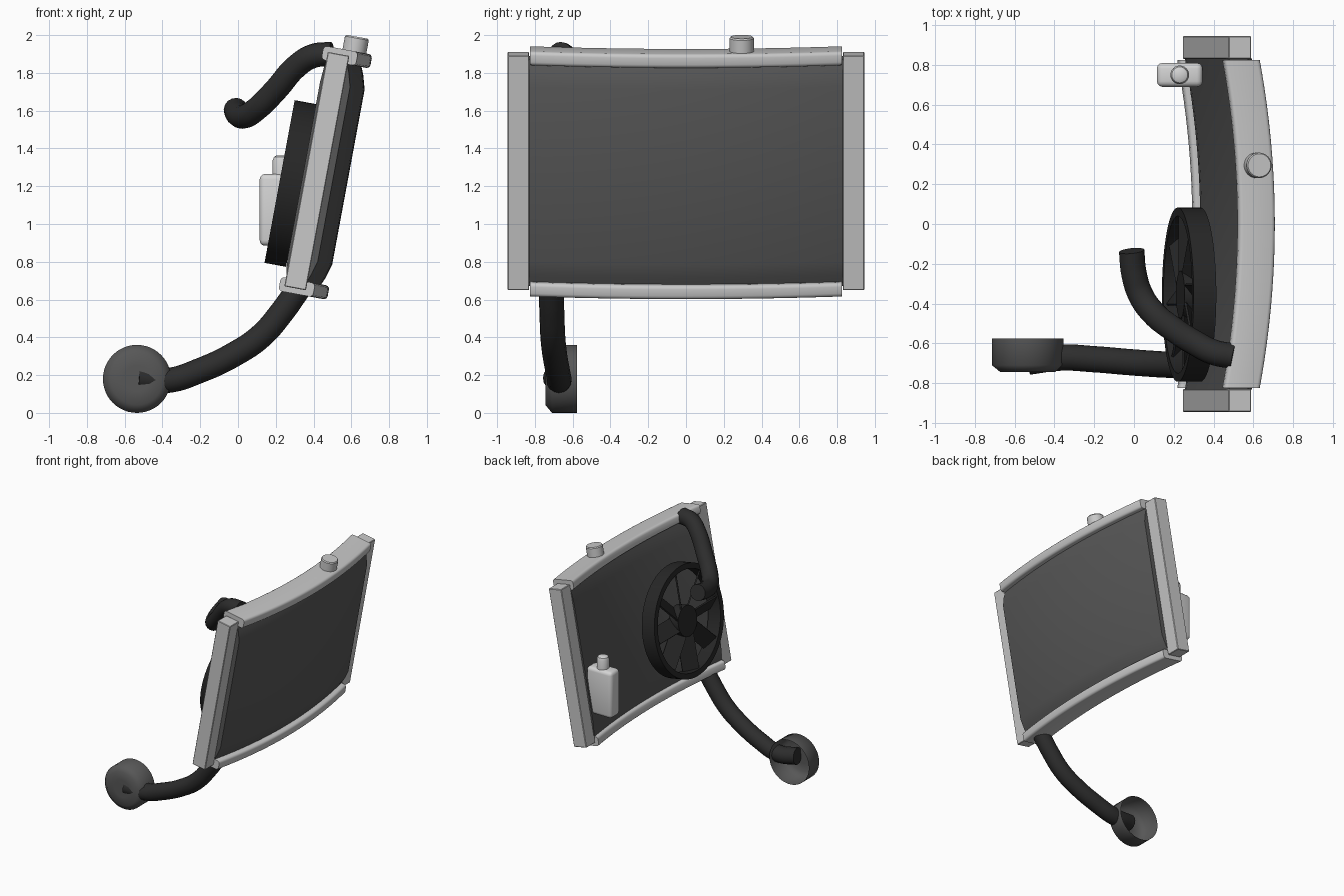
import bpy, bmesh, math
from mathutils import Matrix, Vector

if "Cube" in bpy.data.objects:
    bpy.data.objects.remove(bpy.data.objects["Cube"])


def mat(name, v):
    m = bpy.data.materials.new(name)
    m.diffuse_color = (v, v, v, 1)
    m.use_nodes = True
    m.node_tree.nodes["Principled BSDF"].inputs["Base Color"].default_value = m.diffuse_color
    return m


LIGHT = mat("light grey", 0.58)
PALE = mat("pale grey", 0.66)
GREY = mat("dark grey", 0.095)
RUBBER = mat("black rubber", 0.026)
FAN = mat("black plastic", 0.02)

TILT = Matrix.Translation((0.4175, 0, 1.28)) @ Matrix.Rotation(math.radians(10.5), 4, 'Y')


def finish(name, bm, material, matrix=Matrix(), angle=35):
    bmesh.ops.recalc_face_normals(bm, faces=bm.faces)
    me = bpy.data.meshes.new(name)
    bm.to_mesh(me)
    bm.free()
    me.transform(matrix)
    me.materials.append(material)
    ob = bpy.data.objects.new(name, me)
    bpy.context.collection.objects.link(ob)
    smooth(ob, angle)
    return ob


def smooth(ob, angle):
    bpy.ops.object.select_all(action='DESELECT')
    ob.select_set(True)
    bpy.context.view_layer.objects.active = ob
    bpy.ops.object.shade_smooth_by_angle(angle=math.radians(angle))


def box(name, lo, hi, bevel, material, matrix=Matrix(), segments=1):
    bm = bmesh.new()
    bmesh.ops.create_cube(bm, size=1)
    for v in bm.verts:
        v.co = [a + (c + 0.5) * (b - a) for a, b, c in zip(lo, hi, v.co)]
    if bevel:
        bmesh.ops.bevel(bm, geom=bm.edges[:], offset=bevel, segments=segments,
                        profile=0.5, affect='EDGES')
    return finish(name, bm, material, matrix)


def lathe(name, profile, material, matrix, steps=48, closed=False, angle=35):
    """Spin (radius, height) points round z."""
    bm = bmesh.new()
    vs = [bm.verts.new((r, 0, h)) for r, h in profile]
    edges = [bm.edges.new(p) for p in zip(vs, vs[1:])]
    if closed:
        edges.append(bm.edges.new((vs[-1], vs[0])))
    bmesh.ops.spin(bm, geom=vs + edges, cent=(0, 0, 0), axis=(0, 0, 1),
                   angle=2 * math.pi, steps=steps, use_duplicate=False)
    bmesh.ops.remove_doubles(bm, verts=bm.verts, dist=1e-4)
    return finish(name, bm, material, matrix, angle)


def bowed(name, profile, half, material, steps=24):
    """Sweep a (depth, height) outline across y along the bow."""
    bm = bmesh.new()
    rows = []
    for i in range(steps + 1):
        y = half * (2 * i / steps - 1)
        off = 0.077 * (1 - (y / 0.825) ** 2)
        rows.append([bm.verts.new((u + off, y, v)) for u, v in profile])
    n = len(profile)
    for a, b in zip(rows, rows[1:]):
        for k in range(n):
            bm.faces.new((a[k], a[(k + 1) % n], b[(k + 1) % n], b[k]))
    bm.faces.new(rows[0])
    bm.faces.new(rows[-1])
    return finish(name, bm, material, TILT)


def hose(name, points, radius):
    cu = bpy.data.curves.new(name, 'CURVE')
    cu.dimensions = '3D'
    cu.bevel_depth = radius
    cu.bevel_resolution = 6
    cu.use_fill_caps = True
    sp = cu.splines.new('BEZIER')
    sp.resolution_u = 8
    sp.bezier_points.add(len(points) - 1)
    for bp, p in zip(sp.bezier_points, points):
        bp.co = p
        bp.handle_left_type = bp.handle_right_type = 'AUTO'
    ob = bpy.data.objects.new(name, cu)
    bpy.context.collection.objects.link(ob)
    cu.materials.append(RUBBER)
    bpy.ops.object.select_all(action='DESELECT')
    ob.select_set(True)
    bpy.context.view_layer.objects.active = ob
    bpy.ops.object.convert(target='MESH')
    smooth(bpy.context.view_layer.objects.active, 50)


# Radiator core, bowed forward with tapered ends
bowed("radiator_core", [(0.045, -0.61), (0.072, -0.545), (0.093, -0.47), (0.093, 0.47),
                        (0.072, 0.545), (0.045, 0.61), (-0.05, 0.61), (-0.062, 0.545),
                        (-0.068, 0.47), (-0.068, -0.47), (-0.062, -0.545), (-0.05, -0.61)],
      0.832, GREY)

# Top and bottom tanks with rounded corners
for name, s in (("top_tank", 1), ("bottom_tank", -1)):
    outline = []
    for cu, cv, a0 in ((0.08, 0.64, 0), (-0.065, 0.64, 90), (-0.065, 0.605, 180), (0.08, 0.605, 270)):
        for k in range(4):
            a = math.radians(a0 + 30 * k)
            outline.append((cu + 0.02 * math.cos(a), s * (cv + 0.02 * math.sin(a))))
    bowed(name, outline, 0.825, LIGHT)

# Side tanks
for name, lo, hi in (("left_side_tank", -0.945, -0.83), ("right_side_tank", 0.83, 0.945)):
    box(name, (-0.058, lo, -0.631), (0.058, hi, 0.631), 0.004, LIGHT, TILT)

# Filler cap on the top tank
lathe("filler_cap", [(0, 0.64), (0.064, 0.64), (0.064, 0.73), (0.058, 0.738), (0, 0.738)],
      LIGHT, TILT @ Matrix.Translation((0.08, 0.295, 0)), 32)

# Cooling fan: shroud ring, hub and pitched blades
fan = TILT @ Matrix.Translation((-0.126, -0.355, -0.09)) @ Matrix.Rotation(math.pi / 2, 4, 'Y')
lathe("fan_ring", [(0.438, -0.058), (0.438, 0.058), (0.395, 0.058), (0.395, -0.058)],
      FAN, fan, 64, True)
lathe("fan_hub", [(0, -0.045), (0.12, -0.045), (0.12, 0.045), (0, 0.045)], FAN, fan, 32)
blade_base = TILT @ Matrix.Translation((-0.126, -0.355, -0.09))
for i in range(8):
    m = (blade_base @ Matrix.Rotation(i * math.pi / 4, 4, 'X')
         @ Matrix.Rotation(math.radians(38), 4, 'Z'))
    box(f"fan_blade_{i + 1}", (-0.006, -0.065, 0.09), (0.006, 0.065, 0.4), 0, FAN, m)

# Overflow bottle and its cap
box("overflow_bottle", (0.115, 0.69, 0.885), (0.345, 0.81, 1.265), 0.028, PALE, segments=3)
lathe("bottle_cap", [(0, 1.25), (0.047, 1.25), (0.047, 1.335), (0.04, 1.355), (0.025, 1.363), (0, 1.363)],
      PALE, Matrix.Translation((0.23, 0.75, 0)), 24)

# Hoses
hose("upper_hose", [(0.50, -0.665, 1.9), (0.40, -0.645, 1.89), (0.31, -0.60, 1.835),
                    (0.20, -0.53, 1.71), (0.10, -0.45, 1.61), (0.035, -0.36, 1.57),
                    (0.0, -0.25, 1.58), (-0.012, -0.135, 1.605)], 0.064)
hose("lower_hose", [(0.335, -0.715, 0.68), (0.23, -0.71, 0.53), (0.12, -0.705, 0.405),
                    (-0.02, -0.695, 0.31), (-0.2, -0.68, 0.225), (-0.37, -0.672, 0.172),
                    (-0.53, -0.692, 0.185)], 0.066)

# Pump cup, open towards the back
lathe("pump_cup", [(0, -0.745), (0.07, -0.745), (0.138, -0.744), (0.18, -0.71), (0.18, -0.577)],
      GREY, Matrix.Translation((-0.535, 0, 0.18)) @ Matrix.Rotation(-math.pi / 2, 4, 'X'),
      48, angle=89)
